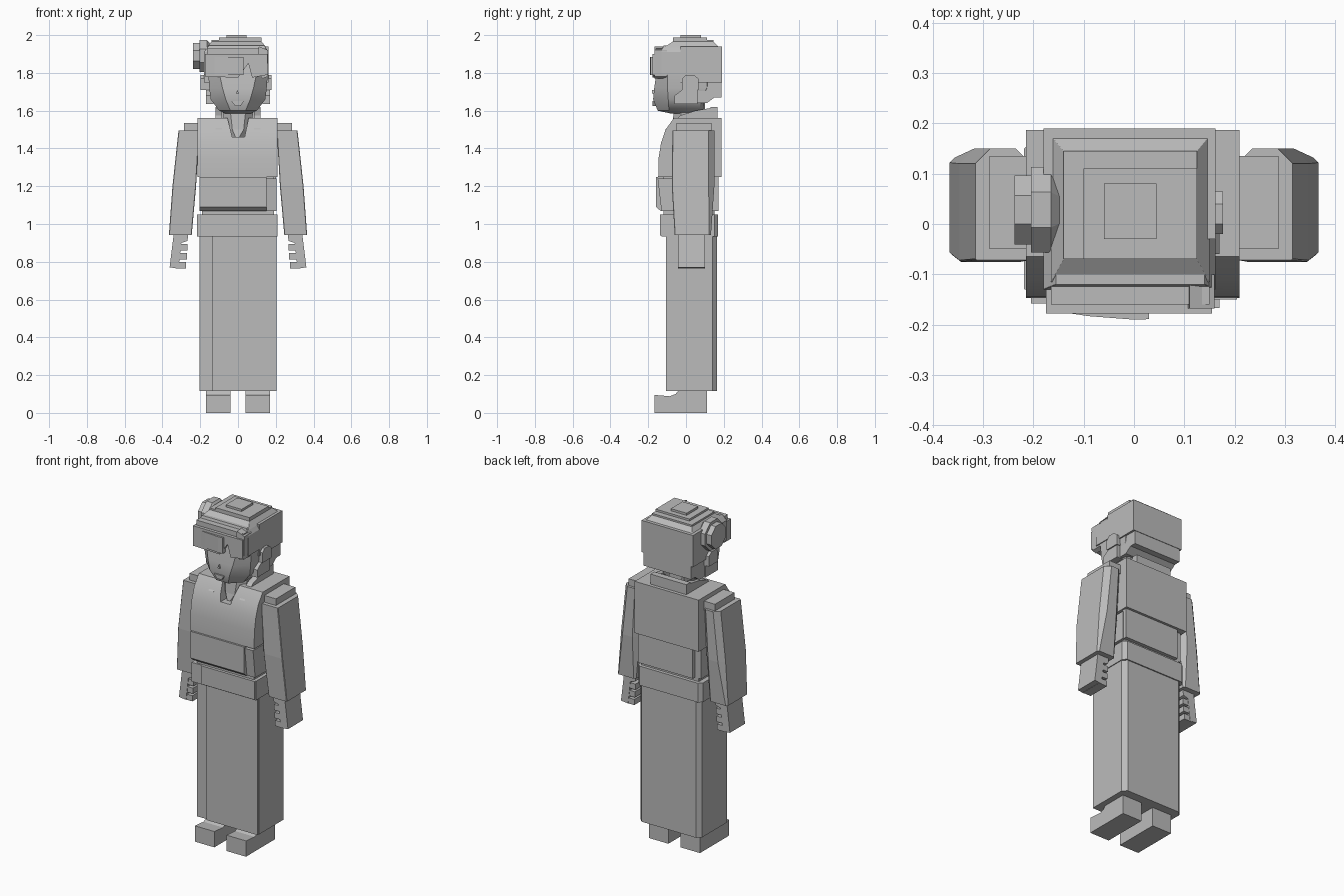
import bpy, bmesh, math

if "Cube" in bpy.data.objects:
    bpy.data.objects.remove(bpy.data.objects["Cube"])

mat = bpy.data.materials.new("plain grey")
mat.diffuse_color = (0.5, 0.5, 0.5, 1)
mat.use_nodes = True
mat.node_tree.nodes["Principled BSDF"].inputs["Base Color"].default_value = mat.diffuse_color


def finish(name, bm, smooth=False):
    bmesh.ops.recalc_face_normals(bm, faces=bm.faces)
    me = bpy.data.meshes.new(name)
    bm.to_mesh(me)
    bm.free()
    me.materials.append(mat)
    ob = bpy.data.objects.new(name, me)
    bpy.context.collection.objects.link(ob)
    if smooth:
        bpy.ops.object.select_all(action='DESELECT')
        ob.select_set(True)
        bpy.context.view_layer.objects.active = ob
        bpy.ops.object.shade_smooth_by_angle(angle=math.radians(35))
    return ob


def loft(name, rings, smooth=False):
    """Skin a list of equal-length closed rings and cap both ends."""
    bm = bmesh.new()
    vs = [[bm.verts.new(p) for p in r] for r in rings]
    n = len(rings[0])
    for a, b in zip(vs, vs[1:]):
        for i in range(n):
            bm.faces.new((a[i], a[(i + 1) % n], b[(i + 1) % n], b[i]))
    bm.faces.new(vs[0])
    bm.faces.new(vs[-1])
    return finish(name, bm, smooth)


def prism(name, pts, axis, a, b, smooth=False):
    """Extrude a 2D profile along x, y or z from a to b."""
    put = {'x': lambda p, d: (d, p[0], p[1]),
           'y': lambda p, d: (p[0], d, p[1]),
           'z': lambda p, d: (p[0], p[1], d)}[axis]
    return loft(name, [[put(p, d) for p in pts] for d in (a, b)], smooth)


def rect(x0, x1, y0, y1, z, front=0.0, back=0.0):
    """Rectangle ring with chamfered front and back corners."""
    f, k = max(front, .0005), max(back, .0005)
    return [(x0 + f, y0, z), (x1 - f, y0, z), (x1, y0 + f, z), (x1, y1 - k, z),
            (x1 - k, y1, z), (x0 + k, y1, z), (x0, y1 - k, z), (x0, y0 + f, z)]


def box(name, x0, x1, y0, y1, z0, z1):
    q = [(x0, y0), (x1, y0), (x1, y1), (x0, y1)]
    return prism(name, q, 'z', z0, z1)


# Skirt with chamfered back corners, and the wrapped front panel
loft("skirt", [rect(-.205, .205, -.095, .163, z, 0, .024) for z in (.115, .94)])
box("skirt_wrap_panel", -.135, .203, -.105, -.09, .115, .94)

# Belt and waist
loft("belt", [rect(-.218, .21, -.13, .17, z, 0, .02) for z in (.935, 1.05)])
box("belt_overlap", -.145, .205, -.137, -.12, .94, 1.05)
loft("waist_core", [rect(-.19, .19, -.12, .15, z) for z in (1.04, 1.3)])
prism("waist_wrap", [(-.135, 1.07), (-.158, 1.09), (-.158, 1.25), (.15, 1.25), (.15, 1.07)],
      'x', -.205, .15)
prism("waist_side", [(-.13, 1.07), (-.15, 1.24), (.15, 1.24), (.15, 1.07)], 'x', .14, .205)
box("waist_back_panel", -.165, .2, .14, .172, 1.07, 1.25)

# Chest: curved front profile with a cut neckline
chest = prism("chest", [(-.147, 1.25), (-.145, 1.35), (-.132, 1.43), (-.108, 1.5), (-.065, 1.56),
                        (.187, 1.56), (.187, 1.25)], 'x', -.215, .21, True)
neckline = prism("neckline_cutter", [(-.03, 1.46), (.035, 1.46), (.085, 1.7), (-.09, 1.7)],
                 'y', -.3, -.02)
neckline.hide_render = True
neckline.hide_viewport = True
cut = chest.modifiers.new("neckline", 'BOOLEAN')
cut.object = neckline
cut.operation = 'DIFFERENCE'
cut.solver = 'EXACT'

# Neck and standing collar
loft("neck", [rect(-w, w, f, .1, z, .04, .04) for z, w, f in
              ((1.44, .035, -.09), (1.5, .07, -.075), (1.64, .085, -.06))])
for s, side in ((-1, "left"), (1, "right")):
    prism("collar_" + side, [(-.11, 1.5), (-.03, 1.575), (.05, 1.6), (.165, 1.62), (.165, 1.55),
                             (-.06, 1.55)], 'x', s * .085, s * .12)
box("collar_back", -.12, .12, .13, .167, 1.55, 1.62)

# Arms, hands and shoes, mirrored
for s, side in ((-1, "left"), (1, "right")):
    def arm(z, xi, xo, y0, y1, c):
        return [(s * x, y, h) for x, y, h in rect(xi, xo, y0, y1, z, .003, c)]
    loft("sleeve_" + side, [arm(.942, .245, .366, -.06, .132, .01),
                            arm(1.2, .222, .347, -.075, .15, .03),
                            arm(1.495, .205, .315, -.072, .15, .03)])
    box("shoulder_" + side, min(s * .2, s * .287), max(s * .2, s * .287), -.05, .135, 1.48, 1.535)
    # Hand: palm slab with stacked fingers curled on the inner side
    prism("hand_" + side, [(s * x, z) for x, z in
                           ((.262, .95), (.34, .95), (.362, .77), (.315, .765), (.3, .9), (.268, .91))],
          'y', -.043, .1)
    for i in range(3):
        z, x = .765 + i * .047, .275 - i * .004
        prism(f"finger_{side}_{i}", [(s * (x + .0), z), (s * (x + .055), z),
                                     (s * (x + .055), z + .034), (s * x, z + .034)], 'y', -.04, .098)
    a, b = sorted((s * .04, s * .17))
    prism("shoe_" + side, [(-.167, 0), (.11, 0), (.11, .118), (-.04, .118), (-.055, .1),
                           (-.085, .088), (-.167, .095)], 'x', a, b)

# Face: tapered jaw with rounded corners
loft("face", [rect(-w, w, f, b, z, c, .02) for z, w, f, b, c in
              ((1.585, .07, -.08, .08, .03), (1.6, .1, -.15, .09, .06), (1.66, .145, -.174, .1, .08),
               (1.72, .152, -.168, .13, .07), (1.79, .157, -.158, .13, .06),
               (1.9, .155, -.14, .13, .04))], True)
prism("mouth", [(-.035, 1.65), (-.015, 1.625), (.015, 1.625), (.03, 1.65)], 'y', -.178, -.16)
prism("nose", [(-.012, 1.69), (.005, 1.69), (-.003, 1.71)], 'y', -.18, -.16)

# Hair: main block with sloped crown, and lower back section
loft("hair_main", [rect(-.18, .162, -.03, .19, 1.75), rect(-.18, .162, -.03, .19, 1.94)])
loft("hair_front", [rect(-.18, .162, -.13, -.02, 1.79), rect(-.18, .162, -.13, -.02, 1.91),
                    rect(-.155, .14, -.12, -.02, 1.945)])
loft("hair_crown", [rect(-.165, .15, -.115, .175, 1.935), rect(-.14, .125, -.07, .145, 1.965),
                    rect(-.14, .125, -.07, .145, 1.975)])
box("hair_crown_upper", -.1, .125, -.07, .11, 1.965, 1.987)
box("hair_crown_cap", -.06, .045, -.03, .08, 1.98, 2.0)
prism("hair_nape", [(.03, 1.64), (.11, 1.64), (.15, 1.67), (.187, 1.67), (.187, 1.76), (.03, 1.76)],
      'x', -.165, .15)

# Bangs: notched fringe, brow band and the side lock
bang = prism("fringe", [(-.175, 1.78), (0, 1.775), (.055, 1.85), (.075, 1.775), (.155, 1.79),
                        (.155, 1.9), (-.175, 1.9)], 'y', -.178, -.11)
prism("fringe_curve", [(-.165, -.172), (-.09, -.183), (0, -.19), (.03, -.189), (.03, -.16),
                       (-.165, -.16)], 'z', 1.79, 1.885)
box("brow_band", -.165, .15, -.16, -.1, 1.89, 1.93)
prism("side_lock", [(.1, 1.81), (.115, 1.79), (.13, 1.77), (.155, 1.78), (.16, 1.92), (.11, 1.94)],
      'y', -.168, -.1)

# Ears with lower lobes
for s, side in ((-1, "left"), (1, "right")):
    out = -.198 if s < 0 else .177
    prism("ear_" + side, [(-.02, 1.71), (.065, 1.71), (.065, 1.77), (.04, 1.79), (0, 1.79),
                          (-.02, 1.77)], 'x', s * .14, out)
    prism("ear_lobe_" + side, [(-.06, 1.635), (.06, 1.635), (.06, 1.71), (-.02, 1.71), (-.06, 1.68)],
          'x', s * .13, s * .17)


# Side bun: faceted disc and outer knob
def disc(x, r):
    return [(x, .028 + r * math.cos(math.pi * (k + .5) / 4),
             1.89 + r * math.sin(math.pi * (k + .5) / 4)) for k in range(8)]


loft("bun_disc", [disc(-.14, .06), disc(-.165, .092), disc(-.205, .092)])
loft("bun_knob", [disc(-.2, .074), disc(-.237, .074)])
